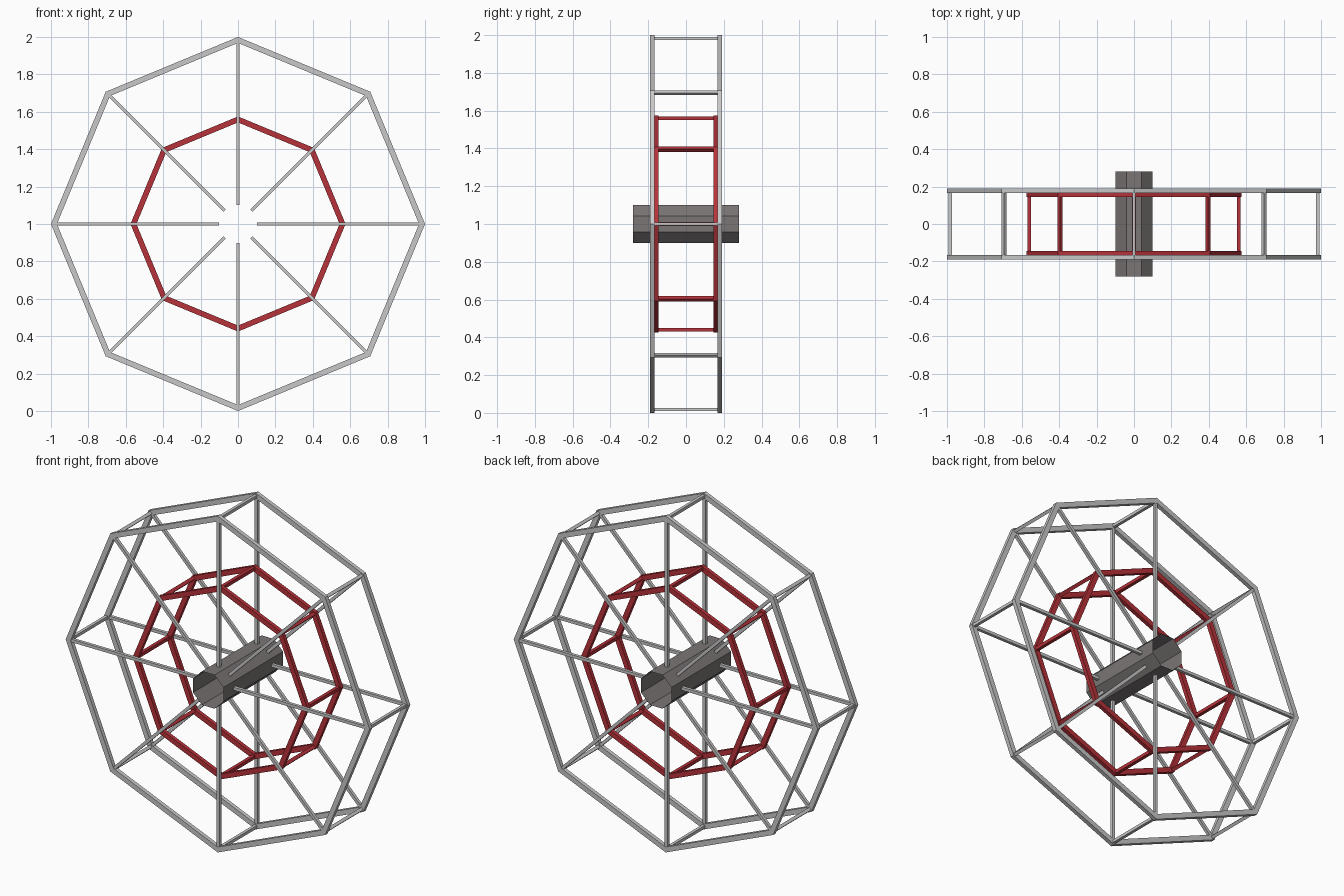
import bpy, bmesh, math
from mathutils import Vector, Matrix

if "Cube" in bpy.data.objects:
    bpy.data.objects.remove(bpy.data.objects["Cube"])

CENTER = Vector((0, 0, 1))
N = 8


def material(name, rgb):
    m = bpy.data.materials.new(name)
    m.diffuse_color = (*rgb, 1)
    m.use_nodes = True
    m.node_tree.nodes["Principled BSDF"].inputs["Base Color"].default_value = m.diffuse_color
    return m


steel = material("light_grey", (0.58, 0.58, 0.58))
red = material("red", (0.47, 0.032, 0.042))
dark = material("dark_grey", (0.195, 0.18, 0.178))


def polar(r, k, y=0.0):
    a = math.tau * k / N
    return CENTER + Vector((r * math.cos(a), y, r * math.sin(a)))


def finish(name, bm, mat, fix_normals=True):
    if fix_normals:
        bmesh.ops.recalc_face_normals(bm, faces=bm.faces)
    me = bpy.data.meshes.new(name)
    bm.to_mesh(me)
    bm.free()
    me.materials.append(mat)
    ob = bpy.data.objects.new(name, me)
    bpy.context.collection.objects.link(ob)
    return ob


def ring(name, r_out, r_in, y0, y1, mat):
    """Mitred octagonal ring with a rectangular section."""
    bm = bmesh.new()
    section = [(r_out, y0), (r_out, y1), (r_in, y1), (r_in, y0)]
    loops = [[bm.verts.new(polar(r, k, y)) for r, y in section] for k in range(N)]
    for k in range(N):
        a, b = loops[k], loops[(k + 1) % N]
        for i in range(4):
            j = (i + 1) % 4
            bm.faces.new((a[i], a[j], b[j], b[i]))
    return finish(name, bm, mat)


def bar(name, p, q, w, k, mat):
    """Square bar from p to q, lined up with wheel direction k."""
    bm = bmesh.new()
    d = q - p
    zax = d.normalized()
    xax = Vector((0, 1, 0)) if abs(zax.y) < 0.5 else polar(1, k) - CENTER
    yax = zax.cross(xax)
    rot = Matrix((xax, yax, zax)).transposed().to_4x4()
    mat4 = Matrix.Translation((p + q) / 2) @ rot @ Matrix.Diagonal((w, w, d.length, 1))
    bmesh.ops.create_cube(bm, size=1, matrix=mat4)
    return finish(name, bm, mat)


# Outer and inner rings, front and back
for side, s in (("front", -1), ("back", 1)):
    ring(f"outer_rim_{side}", 1.0, 0.968, s * 0.167, s * 0.191, steel)
    ring(f"inner_ring_{side}", 0.575, 0.543, s * 0.145, s * 0.168, red)
    # Spokes from hub to rim
    for k in range(N):
        bar(f"spoke_{side}_{k}", polar(0.102, k, s * 0.179),
            polar(0.975, k, s * 0.179), 0.018, k, steel)

# Cross bars joining the front and back rings
for k in range(N):
    bar(f"rim_cross_bar_{k}", polar(0.982, k, -0.17), polar(0.982, k, 0.17), 0.018, k, steel)
    bar(f"ring_cross_bar_{k}", polar(0.56, k, -0.15), polar(0.56, k, 0.15), 0.02, k, red)

# Open octagonal hub tube with flat faces toward the spokes
bm = bmesh.new()
hub_r = 0.1 / math.cos(math.pi / N)
ends = [[bm.verts.new(polar(hub_r, k + 0.5, y)) for k in range(N)] for y in (-0.28, 0.28)]
for k in range(N):
    j = (k + 1) % N
    bm.faces.new((ends[0][k], ends[0][j], ends[1][j], ends[1][k]))
finish("hub_tube", bm, dark)
